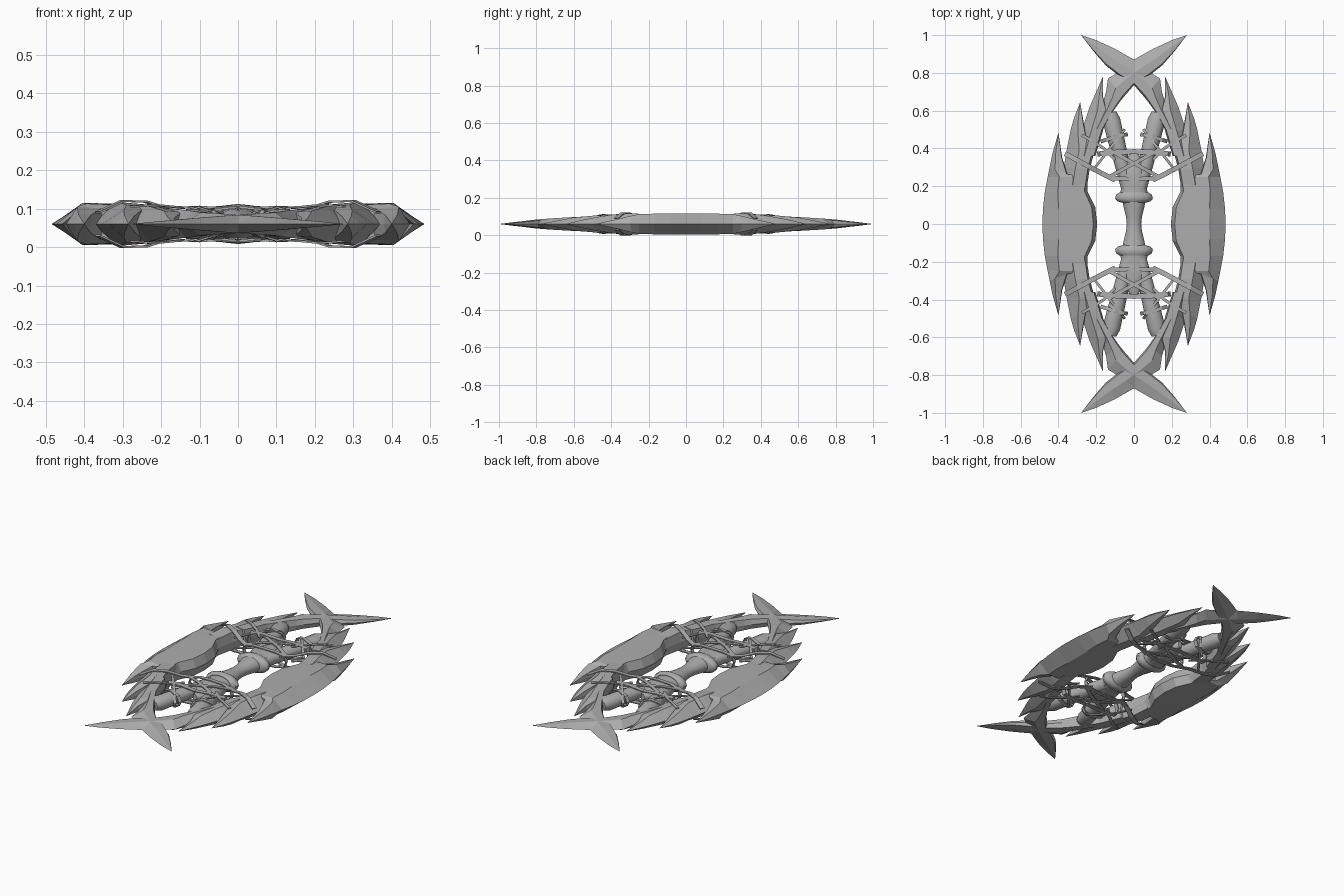
import bpy, bmesh, math
from mathutils import Vector

if "Cube" in bpy.data.objects:
    bpy.data.objects.remove(bpy.data.objects["Cube"])

ZC = 0.06  # height of the middle plane
steel = bpy.data.materials.new("grey steel")
steel.diffuse_color = (0.42, 0.42, 0.42, 1)
steel.use_nodes = True
steel.node_tree.nodes["Principled BSDF"].inputs["Base Color"].default_value = steel.diffuse_color


def loft(name, rings, mirror=(False, False, False), smooth=False):
    """Skin a list of equal-length point rings, cap the ends, mirror about the middle plane."""
    bm = bmesh.new()
    vs = [[bm.verts.new(p) for p in r] for r in rings]
    n = len(rings[0])
    for a, b in zip(vs, vs[1:]):
        for i in range(n):
            j = (i + 1) % n
            bm.faces.new((a[i], a[j], b[j], b[i]))
    bm.faces.new(vs[0][::-1])
    bm.faces.new(vs[-1])
    bmesh.ops.remove_doubles(bm, verts=bm.verts, dist=0.0005)
    bmesh.ops.recalc_face_normals(bm, faces=bm.faces)
    me = bpy.data.meshes.new(name)
    bm.to_mesh(me)
    bm.free()
    me.materials.append(steel)
    ob = bpy.data.objects.new(name, me)
    ob.location.z = ZC
    bpy.context.collection.objects.link(ob)
    if any(mirror):
        m = ob.modifiers.new("mirror", 'MIRROR')
        m.use_axis = mirror
        m.use_mirror_merge = False
    if smooth:
        bpy.ops.object.select_all(action='DESELECT')
        ob.select_set(True)
        bpy.context.view_layer.objects.active = ob
        bpy.ops.object.shade_smooth_by_angle(angle=math.radians(40))
    return ob


def blade(name, stations, ridge, mirror):
    """Blade from (outer x, y, inner x, y, half thickness): sharp outside, blunt inside."""
    rings = []
    for xo, yo, xi, yi, h in stations:
        o, i = Vector((xo, yo, 0)), Vector((xi, yi, 0))
        r, t = o.lerp(i, ridge), o.lerp(i, 0.93)
        up = Vector((0, 0, h))
        rings.append([o, r + up, t + up * .9, i, t - up * .9, r - up])
    loft(name, rings, mirror)


# Large side blades
half = [(.485, 0, .195, 0, .055), (.482, .08, .205, .09, .055), (.472, .17, .245, .17, .055),
        (.457, .25, .25, .25, .053), (.447, .30, .35, .262, .045),
        (.43, .38, .38, .35, .025), (.40, .485, .40, .485, 0)]
full = [(a, -b, c, -d, h) for a, b, c, d, h in half[:0:-1]] + half
blade("side_blade", full, .3, (True, False, False))

# Overlapping barbed plates at each end
blade("middle_barb", [(.385, .22, .25, .19, .052), (.372, .30, .235, .29, .057),
                      (.355, .40, .21, .38, .05), (.335, .50, .25, .46, .036),
                      (.318, .56, .267, .54, .022), (.285, .645, .285, .645, 0)],
      .45, (True, True, False))
blade("inner_barb", [(.31, .36, .205, .36, .053), (.275, .50, .168, .48, .045),
                     (.235, .62, .14, .59, .034), (.20, .70, .163, .67, .018),
                     (.165, .78, .165, .78, 0)], .45, (True, True, False))

# Crossing horns at both ends
blade("crossed_horn", [(.26, .36, .215, .36, .045), (.23, .50, .165, .50, .042),
                       (.165, .64, .108, .60, .036), (.148, .70, .08, .64, .033),
                       (.138, .77, .055, .672, .03), (.07, .812, 0, .735, .026),
                       (0, .87, -.08, .785, .021), (-.10, .927, -.15, .84, .014),
                       (-.20, .973, -.215, .915, .007), (-.28, 1, -.28, 1, 0)],
      .5, (True, True, False))


def oval(c, rx, rz, n=16, side=Vector((1, 0, 0))):
    return [Vector(c) + side * rx * math.cos(2 * math.pi * k / n)
            + Vector((0, 0, rz * math.sin(2 * math.pi * k / n))) for k in range(n)]


# Grip with flared ends, from (y, x radius, z radius)
grip = [(0, .038, .032), (.04, .042, .034), (.085, .054, .04), (.125, .062, .044)]
grip = [(-y, a, b) for y, a, b in grip[:0:-1]] + grip
loft("grip", [oval((0, y, 0), a, b) for y, a, b in grip], smooth=True)

# Collars and hub beyond the grip
collar = [(.112, .06, .04), (.12, .088, .046), (.135, .1, .052), (.155, .095, .05),
          (.168, .075, .044)]
loft("collar", [oval((0, y, 0), a, b) for y, a, b in collar], (False, True, False), True)
hub = [(.16, .072, .042), (.20, .068, .038), (.24, .076, .042), (.30, .066, .038),
       (.39, .012, .02)]
loft("hub", [oval((0, y, 0), a, b) for y, a, b in hub], (False, True, False), True)

# Forked arms holding the blades
d = Vector((.095, .39, 0)).normalized()
side = Vector((d.y, -d.x, 0))
arm = [(0, .036, .034), (.15, .04, .036), (.26, .044, .038), (.37, .047, .04), (.41, .036, .03)]
loft("forked_arm", [oval(Vector((.032, .19, 0)) + d * t, a, b, 14, side) for t, a, b in arm],
     (True, True, False), True)


def strap(name, pts, w=.02, t=.005):
    """Flat ribbon along a polyline, repeated on every side."""
    pts = [Vector(p) for p in pts]
    run = pts[-1] - pts[0]
    s = Vector((-run.y, run.x, 0)).normalized() * w / 2
    rings = []
    for k, p in enumerate(pts):
        tan = (pts[min(k + 1, len(pts) - 1)] - pts[max(k - 1, 0)]).normalized()
        n = s.cross(tan).normalized() * t / 2
        rings.append([p + s + n, p - s + n, p - s - n, p + s - n])
    loft(name, rings, (True, True, True))


# Lashing straps
strap("cross_strap", [(0, .383, .038), (.10, .38, .045), (.18, .372, .04), (.192, .37, 0)], .026)
strap("hub_strap", [(0, .238, .044), (.07, .24, .042), (.125, .245, .03), (.135, .246, 0)], .022)
strap("blade_strap", [(.10, .232, .03), (.17, .268, .036), (.24, .305, .058), (.30, .338, .06),
                      (.365, .372, .03)], .026)
strap("diagonal_strap", [(.13, .25, .03), (.05, .295, .044), (-.04, .342, .044),
                         (-.13, .392, .036)])
strap("arm_wrap", [(.035, .475, 0), (.05, .472, .028), (.10, .46, .043), (.15, .445, .03),
                   (.175, .437, 0)])
strap("arm_tie", [(.05, .50, 0), (.065, .48, .034), (.12, .41, .044), (.17, .345, .04),
                  (.22, .28, .03)], .014)
strap("side_tie", [(.10, .34, .042), (.16, .40, .044), (.22, .44, .05), (.275, .47, .045)], .016)
